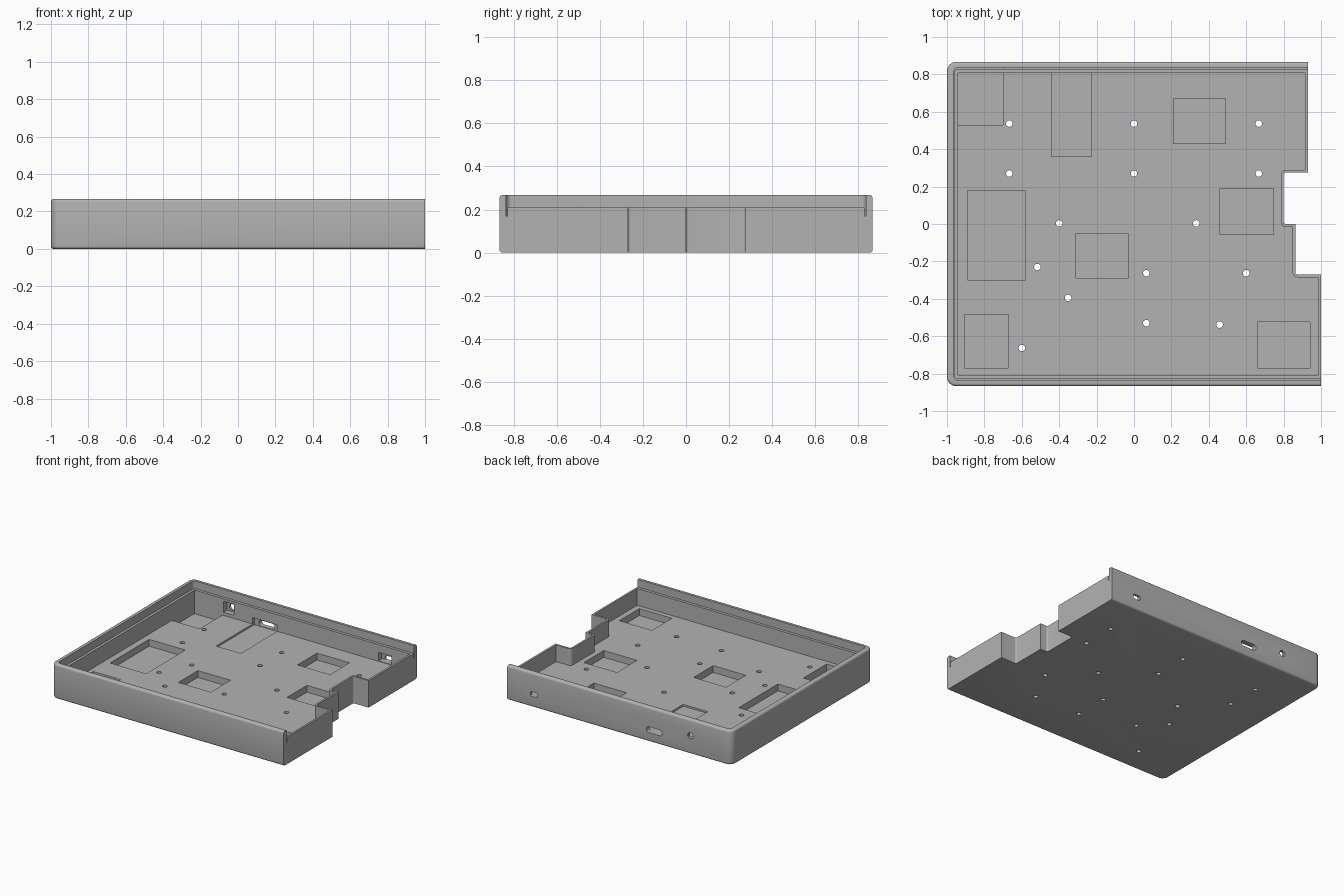
import bpy, bmesh, math
from mathutils import Vector

if "Cube" in bpy.data.objects:
    bpy.data.objects.remove(bpy.data.objects["Cube"], do_unlink=True)

grey = bpy.data.materials.new("warm_grey")
grey.use_nodes = True
colour = (0.45, 0.45, 0.45, 1)
grey.diffuse_color = colour
grey.node_tree.nodes["Principled BSDF"].inputs["Base Color"].default_value = colour


def rounded(points, steps=6):
    """Outline from (x, y, radius) corners; a right-angled corner becomes an arc."""
    out = []
    for i, (x, y, r) in enumerate(points):
        p = Vector((x, y))
        if r <= 0:
            out.append(p)
            continue
        a = (Vector(points[i - 1][:2]) - p).normalized() * r
        b = (Vector(points[(i + 1) % len(points)][:2]) - p).normalized() * r
        for k in range(steps + 1):
            t = k / steps * math.pi / 2
            out.append(p + a * (1 - math.sin(t)) + b * (1 - math.cos(t)))
    return out


def rect(x0, y0, x1, y1, r=0):
    return rounded([(x0, y0, r), (x1, y0, r), (x1, y1, r), (x0, y1, r)])


def circle(x, y, r, n=20):
    return [Vector((x + r * math.cos(2 * math.pi * k / n),
                    y + r * math.sin(2 * math.pi * k / n))) for k in range(n)]


def loft(bm, layers, axis="z"):
    """Closed solid through (outline, height) layers."""
    rings = []
    for outline, h in layers:
        rings.append([bm.verts.new((p.x, p.y, h) if axis == "z" else (p.x, h, p.y))
                      for p in outline])
    n = len(rings[0])
    for lo, hi in zip(rings, rings[1:]):
        for i in range(n):
            j = (i + 1) % n
            bm.faces.new((lo[i], lo[j], hi[j], hi[i]))
    bm.faces.new(rings[0][::-1])
    bm.faces.new(rings[-1])


def solid(name, parts, axis="z"):
    """Object holding one or more separate lofted solids."""
    bm = bmesh.new()
    for layers in parts:
        loft(bm, layers, axis)
    bmesh.ops.recalc_face_normals(bm, faces=bm.faces)
    mesh = bpy.data.meshes.new(name)
    bm.to_mesh(mesh)
    bm.free()
    ob = bpy.data.objects.new(name, mesh)
    bpy.context.collection.objects.link(ob)
    mesh.materials.append(grey)
    return ob


def prism(outline, lo, hi):
    return [(outline, lo), (outline, hi)]


H, W, LEDGE, FLOOR, DEEP = 0.267, 0.867, 0.21, 0.08, 0.027

# Body: long rounded block with filleted top and bottom edges
F = 0.015
arc = [(F * (1 - math.sin(t)), F * (1 - math.cos(t)))
       for t in (k * math.pi / 8 for k in range(5))]
levels = [(d, z) for d, z in arc] + [(d, H - z) for d, z in reversed(arc)]
tray = solid("case_tray", [[(rect(-1 + d, -W + d, 1.3, W - d, 0.05 - d), z)
                            for d, z in levels]])

cuts = []


def cut(name, parts, axis="z", op="DIFFERENCE"):
    cuts.append((solid(name, parts, axis), op))


# Stepped right-hand side
cut("side_trim", [prism(rounded([
    (-1.2, -1, 0), (1, -1, 0), (1, -0.27, 0), (0.863, -0.27, 0.012),
    (0.863, 0, 0), (0.8, 0, 0.012), (0.8, 0.275, 0.012), (0.93, 0.275, 0),
    (0.93, 1, 0), (-1.2, 1, 0)]), -0.1, 0.5)], op="INTERSECT")

# Main cavity, following the stepped side with a thin wall
cut("cavity", [prism(rounded([
    (-0.94, -0.807, 0), (0.985, -0.807, 0), (0.985, -0.285, 0),
    (0.848, -0.285, 0.027), (0.848, -0.015, 0), (0.785, -0.015, 0.027),
    (0.785, 0.29, 0.027), (0.914, 0.29, 0), (0.914, 0.807, 0),
    (-0.94, 0.807, 0)]), FLOOR, 0.5)])

# Lid rebate, and the thin groove at its outer edge
cut("lid_rebate", [prism(rect(-0.966, -0.835, 1.5, 0.835, 0.025), LEDGE, 0.5)])
G = 0.006
cut("lid_groove", [prism(rounded([
    (1.5, 0.835, 0), (-0.966, 0.835, 0.025), (-0.966, -0.835, 0.025),
    (1.5, -0.835, 0), (1.5, -0.835 + G, 0), (-0.966 + G, -0.835 + G, 0.019),
    (-0.966 + G, 0.835 - G, 0.019), (1.5, 0.835 - G, 0)]), 0.17, 0.23)])

# Deep pockets in the floor
pockets = [(-0.94, 0.53, -0.70, 0.807), (0.21, 0.43, 0.49, 0.67),
           (-0.89, -0.30, -0.58, 0.18), (0.46, -0.055, 0.745, 0.19),
           (-0.31, -0.29, -0.03, -0.05), (-0.905, -0.77, -0.67, -0.485),
           (0.66, -0.77, 0.94, -0.525)]
cut("floor_pockets", [prism(rect(*p), DEEP, 0.12) for p in pockets])
cut("board_recess", [prism(rect(-0.44, 0.36, -0.228, 0.83), 0.066, 0.13)])

# Screw holes through the floor
holes = [(x, y) for x in (-0.667, 0, 0.667) for y in (0.27, 0.537)]
holes += [(-0.4, 0.003), (0.333, 0.003), (-0.517, -0.23), (-0.352, -0.395),
          (0.066, -0.263), (0.6, -0.263), (0.066, -0.53), (0.458, -0.538),
          (-0.6, -0.663)]
cut("screw_holes", [prism(circle(x, y, 0.0175), -0.1, 0.15) for x, y in holes])

# Recesses inside the back wall and the ports through it
cut("port_recesses", [prism(rect(*p), 0.78, 0.85) for p in (
    (-0.69, 0.105, -0.60, 0.19), (0.645, 0.085, 0.755, 0.15))], "y")
cut("ports", [prism(o, 0.7, 1.0) for o in (
    rect(-0.40, 0.07, -0.267, 0.115, 0.02), circle(-0.645, 0.14, 0.024),
    rect(0.668, 0.083, 0.732, 0.118, 0.012))], "y")

# Apply every cut in order, then drop the cutters
for cutter, op in cuts:
    cutter.hide_render = True
    mod = tray.modifiers.new(cutter.name, "BOOLEAN")
    mod.operation, mod.solver, mod.object = op, "EXACT", cutter
bpy.context.view_layer.update()
result = bpy.data.meshes.new_from_object(
    tray.evaluated_get(bpy.context.evaluated_depsgraph_get()))
tray.modifiers.clear()
tray.data = result
for cutter, op in cuts:
    bpy.data.objects.remove(cutter, do_unlink=True)
result.materials.clear()
result.materials.append(grey)
for poly in result.polygons:
    poly.material_index = 0

# Soft shading on the fillets only
bpy.ops.object.select_all(action="DESELECT")
tray.select_set(True)
bpy.context.view_layer.objects.active = tray
bpy.ops.object.shade_smooth_by_angle(angle=math.radians(30))
